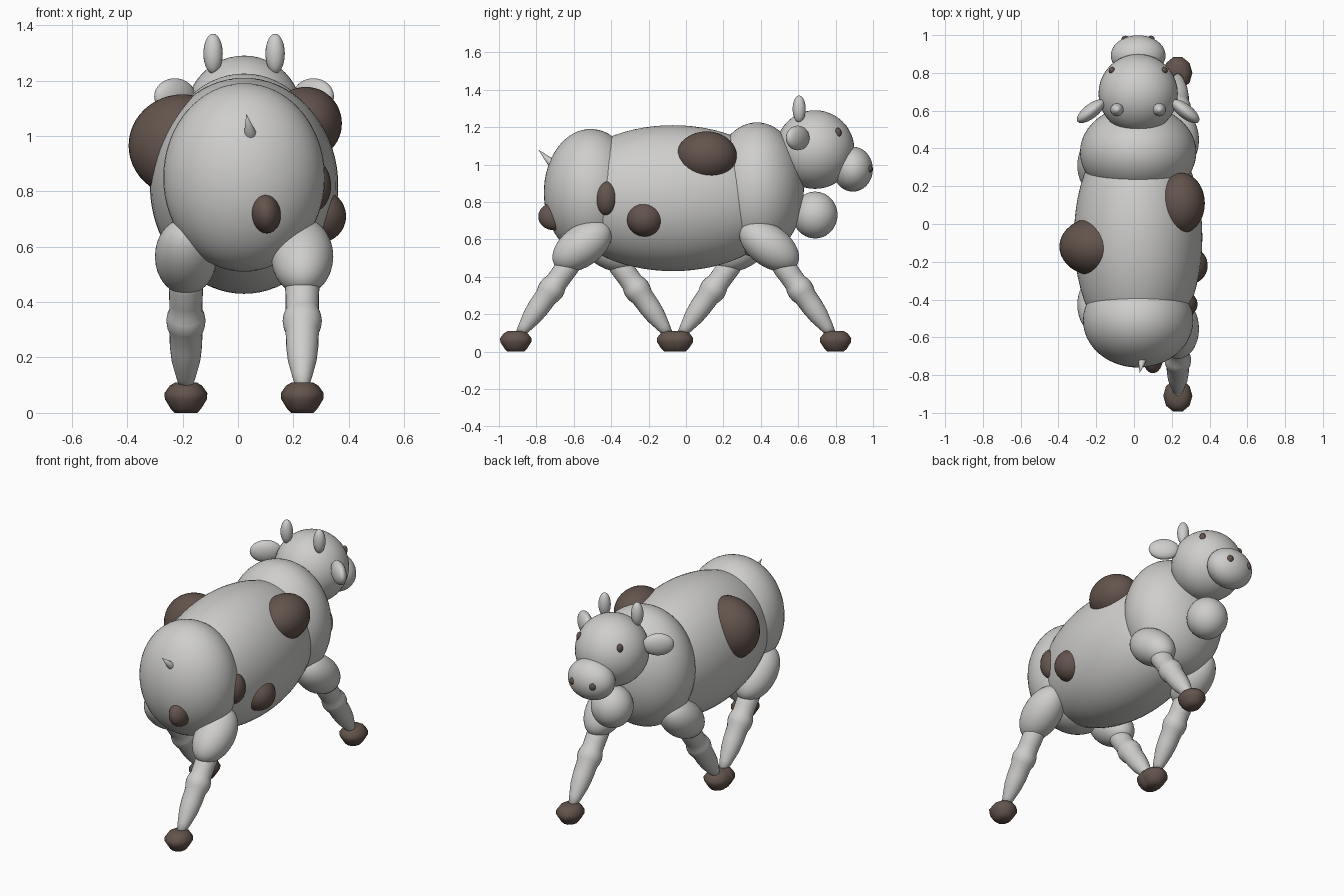
import bpy
import math
from mathutils import Vector, Matrix

if "Cube" in bpy.data.objects:
    bpy.data.objects.remove(bpy.data.objects["Cube"])

CX = 0.022  # body midline


def material(name, rgb):
    m = bpy.data.materials.new(name)
    m.diffuse_color = (*rgb, 1)
    m.use_nodes = True
    m.node_tree.nodes["Principled BSDF"].inputs["Base Color"].default_value = m.diffuse_color
    return m


HIDE = material("pale_grey_hide", (0.62, 0.615, 0.60))
BROWN = material("dark_brown", (0.125, 0.088, 0.073))


def finish(name, mat, angle=180):
    ob = bpy.context.object
    ob.name = name
    ob.data.materials.append(mat)
    bpy.ops.object.shade_smooth_by_angle(angle=math.radians(angle))
    return ob


def ellipsoid(name, center, radii, mat=HIDE, rot=(0, 0, 0), seg=40, rings=24):
    bpy.ops.mesh.primitive_uv_sphere_add(segments=seg, ring_count=rings, radius=1)
    ob = finish(name, mat)
    ob.location = center
    ob.scale = radii
    ob.rotation_euler = rot
    return ob


def lathe(name, profile, start, end, mat, seg=24, angle=180):
    """Revolve (position, radius) pairs along the line from start to end."""
    verts, faces = [], []
    for t, r in profile:
        for i in range(seg):
            a = 2 * math.pi * i / seg
            verts.append((r * math.cos(a), r * math.sin(a), t))
    for k in range(len(profile) - 1):
        for i in range(seg):
            j = (i + 1) % seg
            faces.append((k * seg + i, k * seg + j, (k + 1) * seg + j, (k + 1) * seg + i))
    faces.append(tuple(reversed(range(seg))))
    faces.append(tuple(range((len(profile) - 1) * seg, len(profile) * seg)))
    me = bpy.data.meshes.new(name)
    axis = Vector(end) - Vector(start)
    me.from_pydata(verts, [], faces)
    me.transform(Vector((0, 0, 1)).rotation_difference(axis).to_matrix().to_4x4())
    me.transform(Matrix.Translation(start))
    ob = bpy.data.objects.new(name, me)
    bpy.context.collection.objects.link(ob)
    bpy.ops.object.select_all(action='DESELECT')
    bpy.context.view_layer.objects.active = ob
    ob.select_set(True)
    return finish(name, mat, angle)


# Trunk and head
ellipsoid("belly", (CX, -0.07, 0.82), (0.34, 0.62, 0.39), seg=56, rings=36)
ellipsoid("rump", (CX, -0.51, 0.85), (0.292, 0.25, 0.34), seg=48, rings=32)
ellipsoid("chest", (CX, 0.38, 0.865), (0.308, 0.25, 0.36), seg=48, rings=32)
ellipsoid("dewlap", (CX, 0.69, 0.73), (0.12, 0.12, 0.125))
ellipsoid("head", (CX, 0.69, 1.08), (0.21, 0.21, 0.21))
ellipsoid("muzzle", (CX, 0.892, 0.975), (0.145, 0.107, 0.12))

# Paired head features
for side, s in (("left", -1), ("right", 1)):
    ellipsoid("horn_" + side, (CX + s * 0.112, 0.605, 1.297), (0.035, 0.035, 0.072), seg=20, rings=14)
    ellipsoid("ear_" + side, (CX + s * 0.25, 0.597, 1.142), (0.09, 0.038, 0.066),
              rot=(0, 0, -s * math.radians(38)), seg=24, rings=16)
    ellipsoid("eye_" + side, (CX + s * 0.138, 0.813, 1.17), (0.018, 0.018, 0.027), BROWN, seg=16, rings=10)
    ellipsoid("nostril_" + side, (CX + s * 0.068, 0.979, 0.977), (0.02, 0.018, 0.022), BROWN, seg=16, rings=10)

# Tail spike
lathe("tail", [(0, 0.024), (0.04, 0.023), (0.14, 0.0005)], (0.05, -0.69, 0.98), (0.03, -0.79, 1.08), HIDE, seg=12)

# Hide patches
ellipsoid("patch_shoulder", (0.245, 0.11, 1.045), (0.13, 0.162, 0.132), BROWN)
ellipsoid("patch_left_flank", (-0.20, -0.12, 0.965), (0.195, 0.155, 0.185), BROWN)
ellipsoid("patch_right_flank", (0.295, -0.22, 0.71), (0.095, 0.098, 0.095), BROWN)
ellipsoid("patch_hip", (0.27, -0.425, 0.82), (0.066, 0.065, 0.094), BROWN)
ellipsoid("patch_rump", (0.10, -0.705, 0.722), (0.054, 0.085, 0.074), BROWN, rot=(0, math.radians(-8), 0))

# Leg outline from thigh to ankle: upper leg, knee bulge, tapered shin
LEG = [(0.06, 0.05), (0.13, 0.062), (0.20, 0.06), (0.24, 0.06), (0.262, 0.068), (0.285, 0.071),
       (0.31, 0.068), (0.335, 0.06), (0.40, 0.058), (0.46, 0.052), (0.53, 0.036), (0.59, 0.02)]
HOOF = [(0, 0.044), (0.015, 0.059), (0.05, 0.082), (0.072, 0.083), (0.098, 0.063), (0.11, 0.042)]

# Striding legs: side, hoof y, stride direction
for name, s, hoof_y, d in (("front_right", 1, 0.80, 1), ("rear_right", 1, -0.91, -1),
                           ("front_left", -1, -0.045, -1), ("rear_left", -1, -0.072, 1)):
    x = CX + s * 0.21
    thigh = (x, hoof_y - d * 0.355, 0.565)
    ellipsoid(name + "_thigh", thigh, (0.112, 0.18, 0.11), rot=(-d * math.radians(36), 0, 0))
    lathe(name + "_leg", LEG, thigh, (x, hoof_y, 0.065), HIDE)
    hoof = lathe(name + "_hoof", HOOF, (0, 0, 0), (0, 0, 1), BROWN, seg=10, angle=50)
    hoof.location = (x, hoof_y, 0)
    hoof.scale = (0.93, 1.06, 1)
